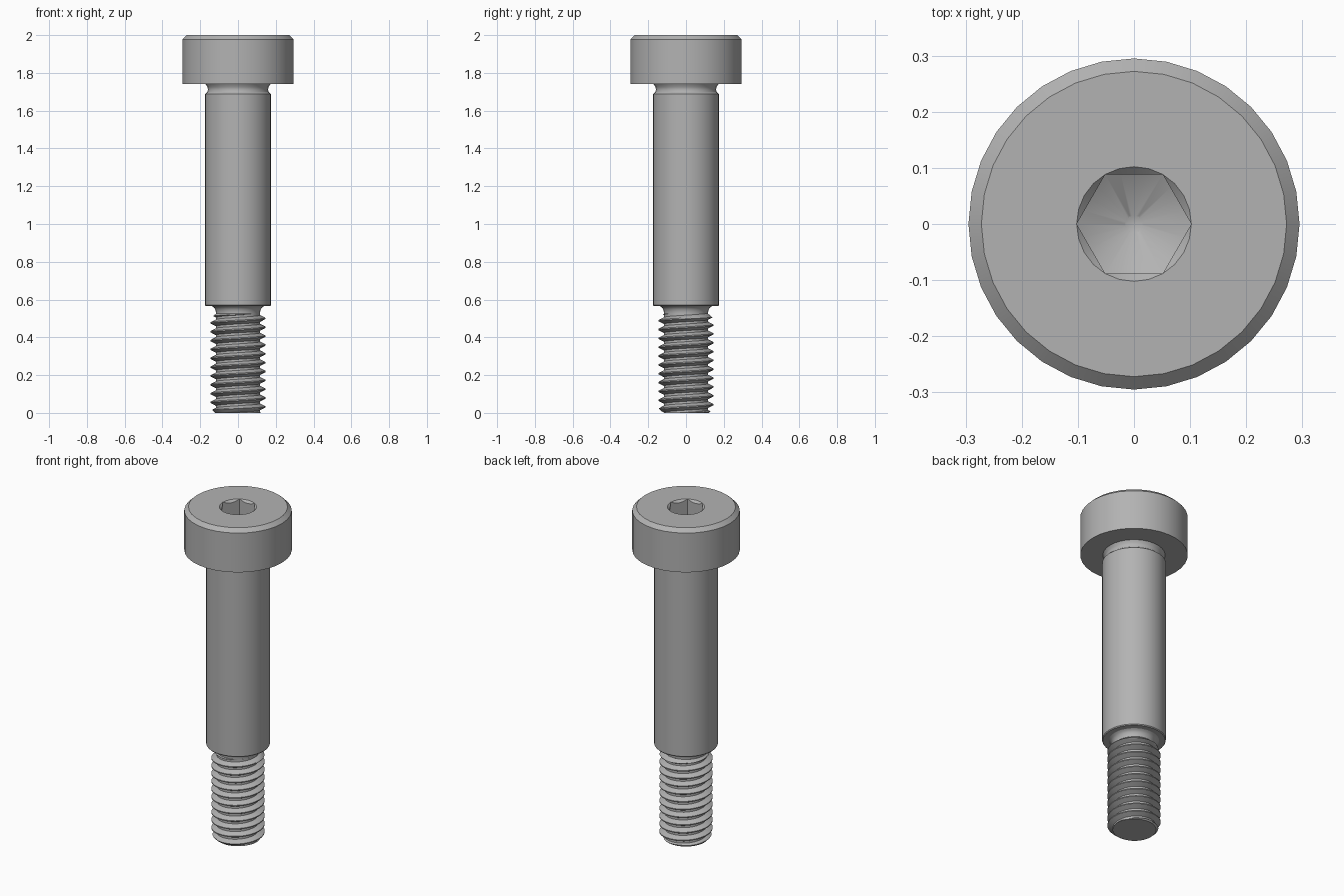
import bpy, bmesh
from math import sin, cos, pi, radians, degrees

cube = bpy.data.objects.get("Cube")
if cube:
    bpy.data.objects.remove(cube, do_unlink=True)

STEEL = (0.45, 0.45, 0.45, 1)
steel = bpy.data.materials.new("grey steel")
steel.use_nodes = True
steel.diffuse_color = STEEL
steel.node_tree.nodes["Principled BSDF"].inputs["Base Color"].default_value = STEEL


def finish(bm, name):
    bmesh.ops.remove_doubles(bm, verts=bm.verts, dist=1e-5)
    mesh = bpy.data.meshes.new(name)
    bm.to_mesh(mesh)
    bm.free()
    mesh.materials.append(steel)
    obj = bpy.data.objects.new(name, mesh)
    bpy.context.collection.objects.link(obj)
    bpy.ops.object.select_all(action="DESELECT")
    obj.select_set(True)
    bpy.context.view_layer.objects.active = obj
    bpy.ops.object.shade_smooth_by_angle(angle=radians(30))
    return obj


def ring(bm, sides, shape):
    """Closed ring of vertices; shape(angle) gives radius and height."""
    verts = []
    for i in range(sides):
        a = 2 * pi * i / sides
        r, z = shape(a)
        verts.append(bm.verts.new((r * cos(a), r * sin(a), z)))
    return verts


def skin(bm, rings):
    for low, high in zip(rings, rings[1:]):
        for i in range(len(low)):
            j = (i + 1) % len(low)
            bm.faces.new((low[i], low[j], high[j], high[i]))


def lathe(bm, profile, sides=32):
    rings = [ring(bm, sides, lambda a, p=p: p) for p in profile]
    skin(bm, rings)
    return rings


def loop_edges(bm, loop):
    return [bm.edges.get((v, loop[i - 1])) for i, v in enumerate(loop)]


# Head with chamfered rim and hexagonal socket
TOP, FLOOR, FLAT, LIP = 2.0, 1.855, 0.0885, 0.1022


def hex_radius(a):
    return FLAT / cos(radians(degrees(a + 1e-9) % 60 - 30))


bm = bmesh.new()
outer = lathe(bm, [(0.17, 1.74), (0.295, 1.74), (0.295, 1.978), (0.272, TOP)])
socket = [
    ring(bm, 24, lambda a: (LIP, TOP)),
    ring(bm, 24, lambda a: (hex_radius(a), TOP - (LIP - hex_radius(a)))),
    ring(bm, 24, lambda a: (hex_radius(a), FLOOR - 0.58 * (LIP - hex_radius(a)))),
    ring(bm, 24, lambda a: (0.015, FLOOR - 0.05)),
]
skin(bm, socket)
bm.faces.new(socket[-1])
fill = bmesh.ops.triangle_fill(
    bm, use_beauty=True, normal=(0, 0, 1),
    edges=loop_edges(bm, outer[-1]) + loop_edges(bm, socket[0]))
for face in fill["geom"]:
    if isinstance(face, bmesh.types.BMFace):
        face.normal_update()
        if face.normal.z < 0:
            face.normal_flip()
finish(bm, "head")

# Shoulder with the relief groove under the head
bm = bmesh.new()
lathe(bm, [(0.13, 0.565), (0.171, 0.565), (0.175, 0.57), (0.175, 1.688),
           (0.163, 1.698), (0.159, 1.71), (0.161, 1.725), (0.171, 1.74)])
finish(bm, "shoulder")

# Filleted neck between shoulder and thread
ROOT, CREST, THREAD_TOP = 0.117, 0.146, 0.525
bm = bmesh.new()
lathe(bm, [(ROOT, THREAD_TOP), (ROOT, 0.535), (0.121, 0.549), (0.128, 0.559), (0.138, 0.565)])
finish(bm, "neck")

# Right-hand helical thread, chamfered at the tip and running out at the neck
PITCH, START, COLS, ROWS = 0.0468, 0.032, 48, 16


def thread_radius(z, a):
    phase = ((z - START) / PITCH - a / (2 * pi)) % 1
    from_crest = min(phase, 1 - phase)
    t = min(max((from_crest - 0.0625) / 0.3125, 0), 1)
    r = CREST + (ROOT - CREST) * t
    r = min(r, 0.121 + z, ROOT + 1.2 * (THREAD_TOP - z))
    return max(r, ROOT)


bm = bmesh.new()
columns = []
turns = int(THREAD_TOP / PITCH) + 3
for i in range(COLS + 1):
    a = 2 * pi * i / COLS
    column = []
    for k in range(-2 * ROWS, turns * ROWS):
        z = START + PITCH * (k / ROWS + a / (2 * pi))
        z = min(max(z, 0), THREAD_TOP)
        r = thread_radius(z, a)
        column.append(bm.verts.new((r * cos(a), r * sin(a), z)))
    columns.append(column)
for left, right in zip(columns, columns[1:]):
    for k in range(len(left) - 1):
        quad = (left[k], right[k], right[k + 1], left[k + 1])
        if max(v.co.z for v in quad) - min(v.co.z for v in quad) > 1e-6:
            bm.faces.new(quad)
finish(bm, "thread")

# Flat tip
bm = bmesh.new()
tip = ring(bm, COLS, lambda a: (thread_radius(0, a), 0))
bm.faces.new(tip[::-1])
finish(bm, "tip")
